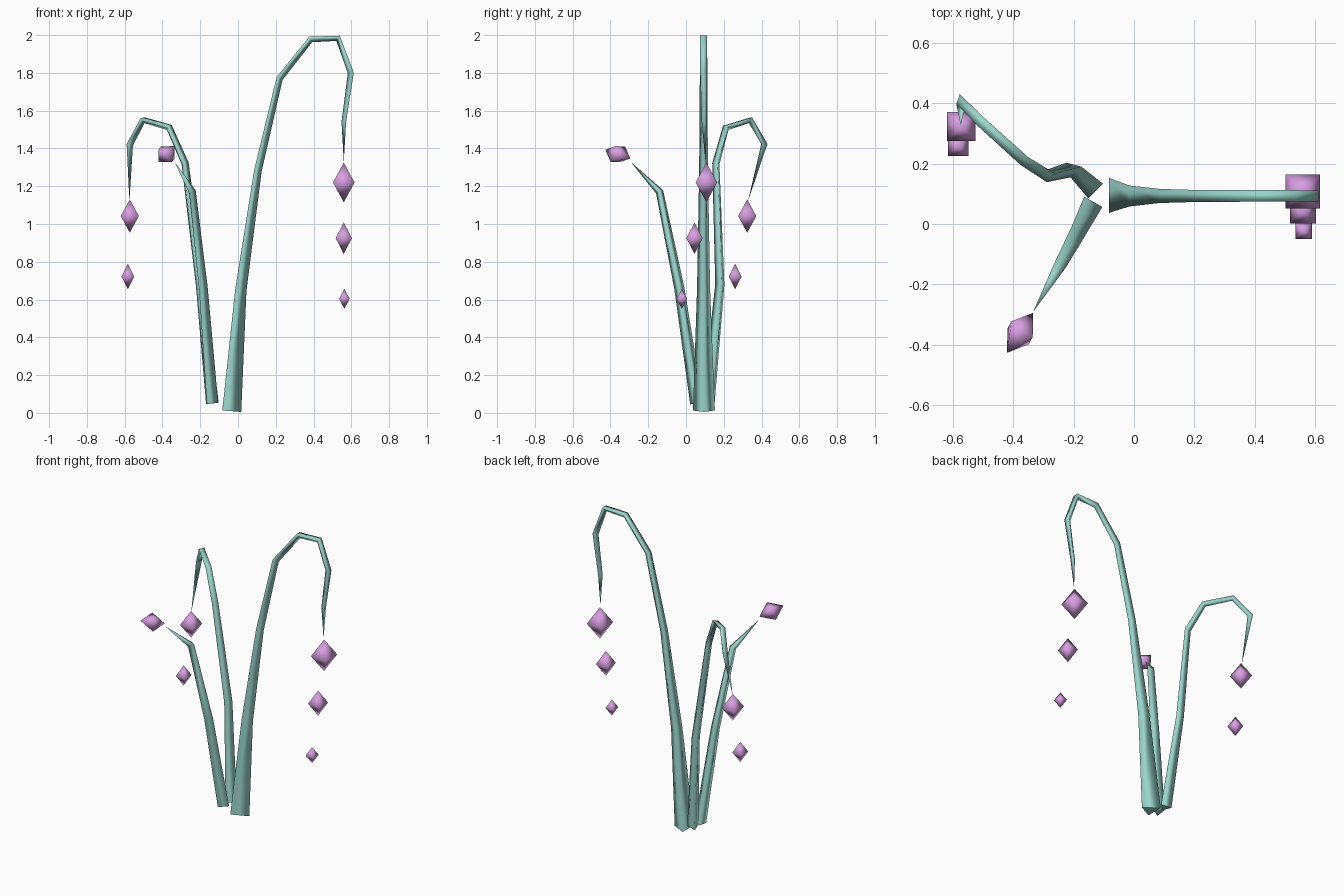
import bpy, bmesh, math
from mathutils import Vector

if "Cube" in bpy.data.objects:
    bpy.data.objects.remove(bpy.data.objects["Cube"])


def material(name, rgb):
    m = bpy.data.materials.new(name)
    m.diffuse_color = (*rgb, 1)
    m.use_nodes = True
    m.node_tree.nodes["Principled BSDF"].inputs["Base Color"].default_value = m.diffuse_color
    return m


TEAL = material("pale teal", (0.32, 0.665, 0.6))
LILAC = material("lilac", (0.69, 0.345, 0.76))


def finish(name, bm, mat):
    bmesh.ops.recalc_face_normals(bm, faces=bm.faces)
    me = bpy.data.meshes.new(name)
    bm.to_mesh(me)
    bm.free()
    me.materials.append(mat)
    ob = bpy.data.objects.new(name, me)
    bpy.context.collection.objects.link(ob)
    return ob


def stem(name, path, ridge, sides=3):
    """Tapered three-sided stalk through (x, y, z, radius) midline points.
    One corner starts out facing the ridge direction."""
    pts = [Vector(p[:3]) for p in path]
    bm = bmesh.new()
    rings = []
    ref = Vector(ridge)
    for i, p in enumerate(pts[:-1]):
        after = (pts[i + 1] - p).normalized()
        before = (p - pts[i - 1]).normalized() if i else after
        t = (before + after).normalized()
        ref = (ref - t * ref.dot(t)).normalized()
        other = t.cross(ref)
        r = path[i][3]
        c = p - ref * r / 4
        ring = []
        for k in range(sides):
            a = 2 * math.pi * k / sides
            ring.append(bm.verts.new(c + r * (math.cos(a) * ref + math.sin(a) * other)))
        rings.append(ring)
    for a, b in zip(rings, rings[1:]):
        for k in range(sides):
            n = (k + 1) % sides
            bm.faces.new((a[k], a[n], b[n], b[k])).smooth = True
    tip = bm.verts.new(pts[-1])
    for k in range(sides):
        bm.faces.new((rings[-1][k], rings[-1][(k + 1) % sides], tip)).smooth = True
    # flat cap under the foot
    cap = bm.faces.new(rings[0])
    for e in cap.edges:
        e.smooth = False
    return finish(name, bm, TEAL)


def bud(name, centre, u, v, w):
    """Eight-sided diamond spanned by three half axes."""
    c, u, v, w = map(Vector, (centre, u, v, w))
    bm = bmesh.new()
    belt = [bm.verts.new(c + d) for d in (u, v, -u, -v)]
    for end in (w, -w):
        tip = bm.verts.new(c + end)
        for k in range(4):
            bm.faces.new((belt[k], belt[(k + 1) % 4], tip)).smooth = True
    return finish(name, bm, LILAC)


# Stems
stem("tall_stem", [
    (-0.033, 0.095, 0.009, 0.067), (0.015, 0.093, 0.65, 0.040),
    (0.105, 0.093, 1.28, 0.027), (0.22, 0.093, 1.77, 0.023),
    (0.385, 0.093, 1.977, 0.022), (0.53, 0.093, 1.983, 0.022),
    (0.597, 0.093, 1.80, 0.021), (0.56, 0.097, 1.54, 0.016),
    (0.56, 0.103, 1.33, 0)], (1, 0, 0))

stem("back_stem", [
    (-0.148, 0.13, 0.05, 0.040), (-0.208, 0.188, 0.68, 0.029),
    (-0.287, 0.165, 1.32, 0.023), (-0.37, 0.217, 1.51, 0.021),
    (-0.50, 0.335, 1.548, 0.020), (-0.57, 0.41, 1.42, 0.020),
    (-0.575, 0.328, 1.12, 0)], (-0.7, 0.7, 0))

stem("front_stem", [
    (-0.15, 0.048, 0.05, 0.040), (-0.195, -0.042, 0.66, 0.031),
    (-0.25, -0.145, 1.17, 0.024), (-0.335, -0.292, 1.328, 0)], (-0.5, -0.87, 0))

# Hanging buds: centre, half width, half height
hanging = {
    "tall_bud_upper": ((0.56, 0.108, 1.22), 0.057, 0.105),
    "tall_bud_middle": ((0.56, 0.045, 0.925), 0.043, 0.083),
    "tall_bud_lower": ((0.563, -0.022, 0.604), 0.028, 0.053),
    "back_bud_upper": ((-0.573, 0.324, 1.042), 0.048, 0.088),
    "back_bud_lower": ((-0.583, 0.26, 0.722), 0.034, 0.067),
}
for name, (c, s, h) in hanging.items():
    bud(name, c, (s, s, 0), (-s, s, 0), (0, 0, h))

# Tilted bud at the end of the front stem
bud("front_bud", (-0.378, -0.361, 1.370), (-0.029, 0.038, 0.041),
    (0.042, -0.014, 0.042), (0.043, 0.066, -0.023))
